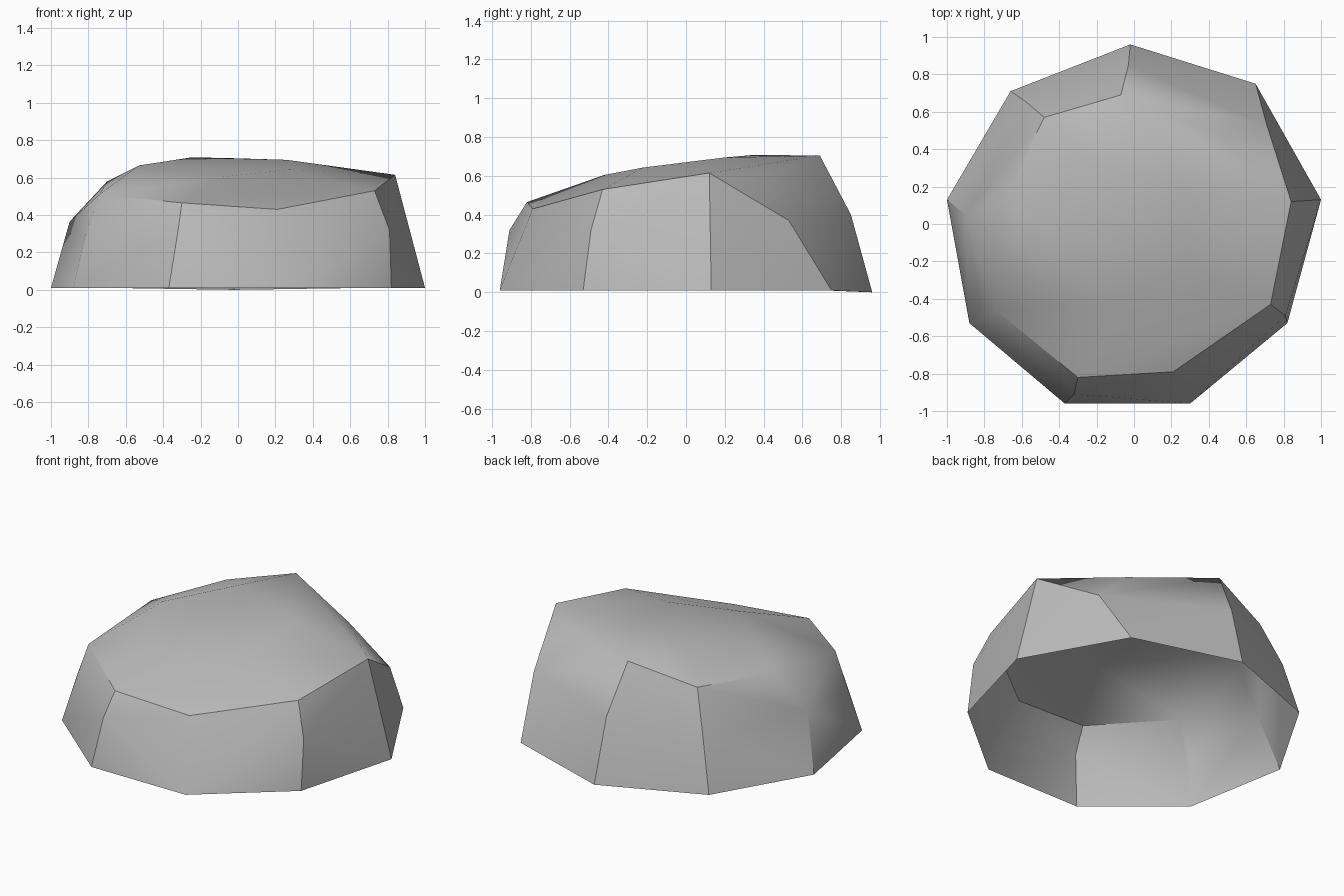
import bpy, bmesh, math

cube = bpy.data.objects.get("Cube")
if cube:
    bpy.data.objects.remove(cube)

# Stone material
stone = bpy.data.materials.new("stone_grey")
stone.use_nodes = True
grey = (0.5, 0.5, 0.5, 1)
stone.diffuse_color = grey
bsdf = stone.node_tree.nodes["Principled BSDF"]
bsdf.inputs["Base Color"].default_value = grey
bsdf.inputs["Roughness"].default_value = 0.9

# Rings of the boulder, from the ground up
ground_rim = [(-.02, .96, 0), (.65, .75, .01), (1, .13, .01), (.82, -.53, .01), (.3, -.96, .01),
              (-.37, -.96, .01), (-.88, -.53, .01), (-1, .13, .01), (-.66, .71, .01)]
side_bulge = [(-.03, .85, .4), (.71, .53, .37), (.81, -.49, .32),
              (-.32, -.91, .32), (-.82, -.47, .28), (-.9, .05, .365), (-.58, .655, .33)]
shoulder = [(-.07, .69, .705), (.45, .48, .61), (.84, .12, .615), (.73, -.43, .53), (.21, -.79, .43),
            (-.3, -.82, .465), (-.74, -.46, .51), (-.7, .12, .58), (-.48, .57, .6)]
crown = [(-.25, .35, .708), (.26, .2, .695), (.28, -.22, .643), (-.08, -.42, .605), (-.53, 0, .665)]

# Wrap the rings in a faceted skin and open the underside
bm = bmesh.new()
for ring in (ground_rim, side_bulge, shoulder, crown):
    for point in ring:
        bm.verts.new(point)
bmesh.ops.convex_hull(bm, input=bm.verts[:])
underside = [f for f in bm.faces if all(v.co.z < .02 for v in f.verts)]
bmesh.ops.delete(bm, geom=underside, context="FACES")
bmesh.ops.recalc_face_normals(bm, faces=bm.faces[:])
if sum(f.normal.z for f in bm.faces) < 0:
    bmesh.ops.reverse_faces(bm, faces=bm.faces[:])

mesh = bpy.data.meshes.new("boulder")
bm.to_mesh(mesh)
bm.free()
mesh.materials.append(stone)
boulder = bpy.data.objects.new("boulder", mesh)
bpy.context.collection.objects.link(boulder)

# Soft facets with crisp ridges
bpy.ops.object.select_all(action="DESELECT")
boulder.select_set(True)
bpy.context.view_layer.objects.active = boulder
bpy.ops.object.shade_smooth_by_angle(angle=math.radians(30))
